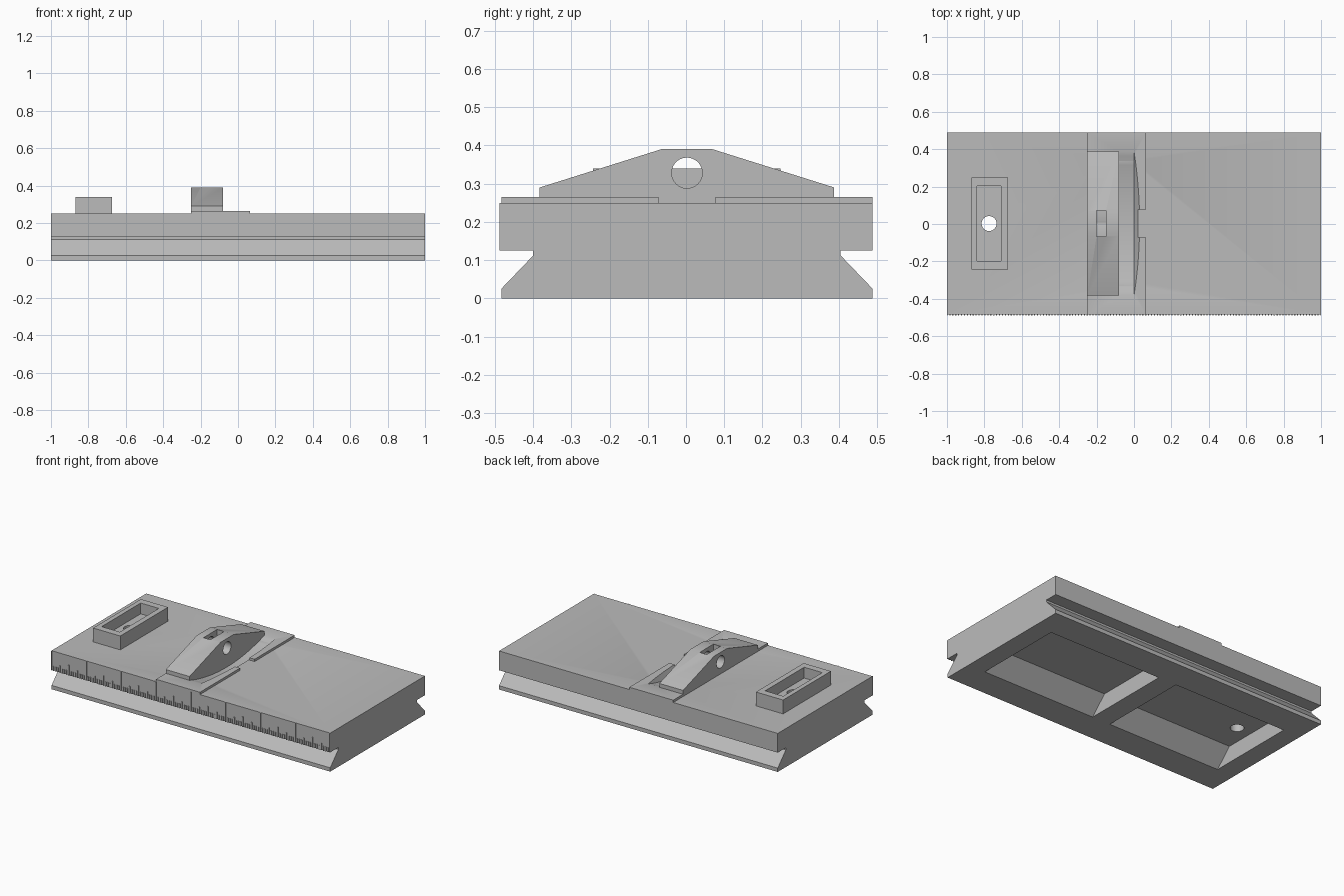
import bpy, bmesh, math

if "Cube" in bpy.data.objects:
    bpy.data.objects.remove(bpy.data.objects["Cube"])

CY = 0.0025  # centre line of the parts in y
grey = bpy.data.materials.new("grey")
grey.diffuse_color = (0.50, 0.50, 0.50, 1)
grey.use_nodes = True
grey.node_tree.nodes["Principled BSDF"].inputs["Base Color"].default_value = grey.diffuse_color


def finish(name, bm):
    bmesh.ops.recalc_face_normals(bm, faces=bm.faces)
    me = bpy.data.meshes.new(name)
    bm.to_mesh(me)
    bm.free()
    me.materials.append(grey)
    ob = bpy.data.objects.new(name, me)
    bpy.context.collection.objects.link(ob)
    return ob


def add_loft(bm, sections):
    """Skin a list of matching closed sections and cap both ends."""
    rings = [[bm.verts.new(p) for p in s] for s in sections]
    n = len(rings[0])
    for a, b in zip(rings, rings[1:]):
        for i in range(n):
            j = (i + 1) % n
            bm.faces.new((a[i], a[j], b[j], b[i]))
    bm.faces.new(rings[0])
    bm.faces.new(rings[-1])


def extrude_x(name, profile, x0, x1):
    bm = bmesh.new()
    add_loft(bm, [[(x, CY + y, z) for y, z in profile] for x in (x0, x1)])
    return finish(name, bm)


def add_box(bm, x0, x1, y0, y1, z0, z1):
    add_loft(bm, [[(x, y0, z0), (x, y1, z0), (x, y1, z1), (x, y0, z1)] for x in (x0, x1)])


def box(name, *dims):
    bm = bmesh.new()
    add_box(bm, *dims)
    return finish(name, bm)


def cylinder(name, r, centre, axis, half):
    """Round cutter along x or z."""
    cx, cy, cz = centre
    ring = [(r * math.cos(t * math.tau / 48), r * math.sin(t * math.tau / 48)) for t in range(48)]
    bm = bmesh.new()
    if axis == "x":
        add_loft(bm, [[(cx + h, cy + u, cz + v) for u, v in ring] for h in (-half, half)])
    else:
        add_loft(bm, [[(cx + u, cy + v, cz + h) for u, v in ring] for h in (-half, half)])
    return finish(name, bm)


def cut(ob, *cutters):
    for c in cutters:
        m = ob.modifiers.new("cut", "BOOLEAN")
        m.operation, m.solver, m.object = "DIFFERENCE", "EXACT", c
        c.hide_render = True
        c.hide_set(True)


def mirrored(half):
    """Close a right-hand profile with its mirror image."""
    return half + [(-y, z) for y, z in reversed(half)]


# Dovetail base
W = 0.4855
base = extrude_x("dovetail_base", mirrored(
    [(W, 0), (W, 0.025), (0.402, 0.112), (0.402, 0.125), (W, 0.125), (W, 0.25)]), -1, 1)

# Raised pad, with a slot in its right edge
pad = box("raised_pad", -0.25, 0.065, CY - W, CY + W, 0.25, 0.265)
slot = box("pad_slot_cutter", -0.079, 0.1, CY - 0.075, CY + 0.075, 0.25, 0.3)

# Sight hump with a round cross hole and a slot in the top
hump = extrude_x("sight_hump", mirrored(
    [(0.385, 0.265), (0.385, 0.29), (0.067, 0.39)]), -0.25, -0.08)
cut(hump,
    cylinder("hump_hole_cutter", 0.04, (-0.165, CY, 0.328), "x", 0.3),
    box("hump_slot_cutter", -0.2, -0.15, CY - 0.07, CY + 0.07, 0.29, 0.5))

# Curved scoop in front of the hump, ending in a ramp
half, depth, N = 0.385, 0.06, 32
R = (half ** 2 + depth ** 2) / (2 * depth)
arc = []
for i in range(N + 1):
    y = -half + 2 * half * i / N
    arc.append((y, 0.265 - depth + R - math.sqrt(R * R - y * y)))
bm = bmesh.new()
add_loft(bm, [[(x, CY + y, z + rise) for y, z in arc] + [(x, CY + half, 0.5), (x, CY - half, 0.5)]
              for x, rise in ((-0.08, 0), (0, 0), (0.05, 0.1))])
scoop = finish("scoop_cutter", bm)
cut(pad, slot, scoop)

# Rear block with a rectangular pocket
block = box("rear_block", -0.87, -0.675, CY - 0.245, CY + 0.245, 0.25, 0.34)
pocket = box("block_pocket_cutter", -0.84, -0.71, CY - 0.2, CY + 0.2, 0.27, 0.5)
bolt_hole = cylinder("bolt_hole_cutter", 0.04, (-0.775, CY, 0.25), "z", 0.4)
cut(block, pocket, bolt_hole)

# Underside pockets with sloping long walls
under = [extrude_x("underside_cutter", mirrored([(0.307, -0.01), (0.19, 0.107)]), a, b)
         for a, b in ((-0.877, -0.065), (0.065, 0.877))]
cut(base, scoop, bolt_hole, *under)

# Ruler ticks along the front edge
bm = bmesh.new()
steps, w = 128, 0.003
for i in range(steps + 1):
    k = i % 16
    h = 0.125 if k == 0 else 0.065 if k == 8 else 0.045 if k % 4 == 0 else 0.028
    x = -1 + 2 * i / steps
    add_box(bm, max(x - w, -1), min(x + w, 1), -0.488, -0.483, 0.125, 0.125 + h)
finish("ruler_ticks", bm)

# Bake the cuts, then smooth the round surfaces
deps = bpy.context.evaluated_depsgraph_get()
parts = [base, pad, hump, block]
meshes = [bpy.data.meshes.new_from_object(p.evaluated_get(deps)) for p in parts]
for p, me in zip(parts, meshes):
    p.modifiers.clear()
    p.data = me
for ob in list(bpy.data.objects):
    if ob.hide_render:
        bpy.data.objects.remove(ob)
bpy.ops.object.select_all(action="DESELECT")
for p in parts:
    p.select_set(True)
bpy.context.view_layer.objects.active = base
bpy.ops.object.shade_smooth_by_angle(angle=math.radians(25))
